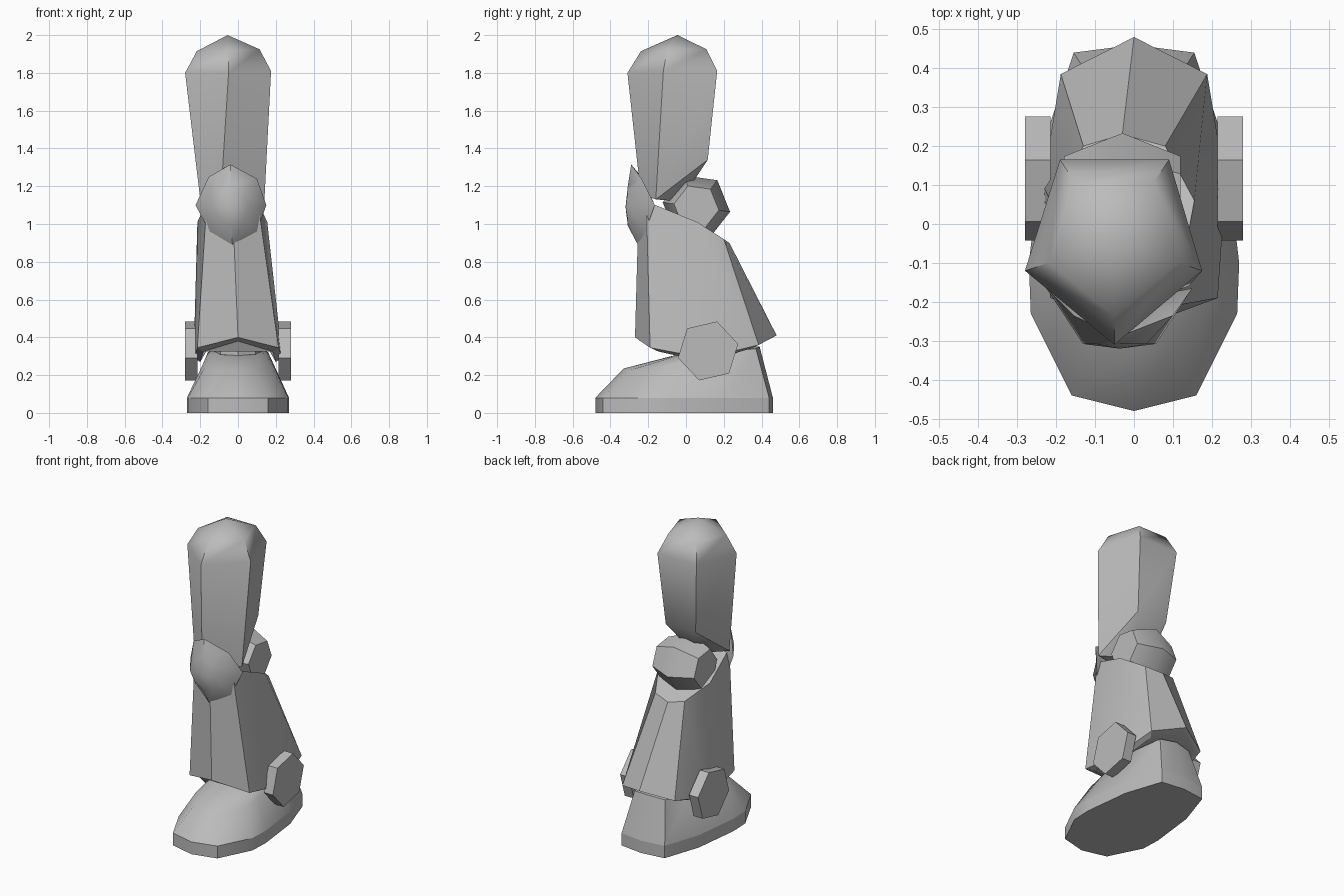
import bpy, bmesh, math
from mathutils import Vector

cube = bpy.data.objects.get("Cube")
if cube:
    bpy.data.objects.remove(cube, do_unlink=True)

grey = bpy.data.materials.new("plain grey")
grey.use_nodes = True
COLOUR = (0.5, 0.5, 0.5, 1)
grey.diffuse_color = COLOUR
grey.node_tree.nodes["Principled BSDF"].inputs["Base Color"].default_value = COLOUR


def loft(name, rings, start=None, end=None, angle=32):
    """Skin a stack of equal rings; each end closes flat or to a point."""
    bm = bmesh.new()
    loops = [[bm.verts.new(p) for p in ring] for ring in rings]
    for a, b in zip(loops, loops[1:]):
        for i in range(len(a)):
            j = (i + 1) % len(a)
            bm.faces.new((a[i], a[j], b[j], b[i]))
    for loop, tip in ((loops[0], start), (loops[-1], end)):
        if tip is None:
            bm.faces.new(loop)
        else:
            v = bm.verts.new(tip)
            for i in range(len(loop)):
                bm.faces.new((loop[i - 1], loop[i], v))
    bmesh.ops.recalc_face_normals(bm, faces=bm.faces)
    mesh = bpy.data.meshes.new(name)
    bm.to_mesh(mesh)
    bm.free()
    mesh.materials.append(grey)
    obj = bpy.data.objects.new(name, mesh)
    bpy.context.collection.objects.link(obj)
    bpy.ops.object.select_all(action="DESELECT")
    obj.select_set(True)
    bpy.context.view_layer.objects.active = obj
    bpy.ops.object.shade_smooth_by_angle(angle=math.radians(angle))
    return obj


def mirrored(half):
    """Complete a ring whose first and last points lie on the centre line."""
    return half + [(-x, y, z) for x, y, z in half[-2:0:-1]]


def shrink(ring, s, dz=0):
    c = sum((Vector(p) for p in ring), Vector()) / len(ring)
    return [(c.x + (p[0] - c.x) * s, c.y + (p[1] - c.y) * s, p[2] + dz) for p in ring]


def hexagon(x, y, z, r, phase):
    angles = [math.radians(phase + 60 * i) for i in range(6)]
    return [(x, y + r * math.cos(a), z + r * math.sin(a)) for a in angles]


# Foot: flat sole and sloping upper
outline = [(0, -.48), (.16, -.44), (.265, -.23), (.27, -.1), (.235, .2), (.155, .44), (0, .46)]
sole = [mirrored([(x, y, z) for x, y in outline]) for z in (0, .08)]
loft("sole", sole)
instep = mirrored([(0, -.33, .235), (.1, -.315, .22), (.18, -.18, .235), (.185, -.06, .26),
                   (.16, .2, .32), (.11, .37, .34), (0, .39, .35)])
collar = mirrored([(0, -.06, .305), (.06, -.05, .305), (.11, -.02, .31), (.13, .05, .32),
                   (.13, .2, .34), (.08, .32, .35), (0, .35, .355)])
loft("boot_upper", [sole[1], instep, collar], angle=38)

# Ankle core
ankle = [[(.13 * math.cos(a * math.pi / 4), .1 + .16 * math.sin(a * math.pi / 4), z)
          for a in range(8)] for z in (.3, .45)]
loft("ankle", ankle)

# Shin: flared eight-sided shell with a turned-in hem
hem = mirrored([(0, .48, .41), (.188, .385, .36), (.235, .1, .29), (.215, -.19, .345), (0, -.27, .4)])
top = [(-.03, .23, .9), (.08, .2, .92), (.155, .06, 1.01), (.105, -.21, 1.12),
       (-.03, -.25, 1.12), (-.165, -.21, 1.12), (-.215, .06, 1.01), (-.13, .2, .92)]
loft("shin", [shrink(hem, .85, -.02), hem, top], angle=25)

# Ankle discs on both sides
for side, name in ((1, "left_ankle_disc"), (-1, "right_ankle_disc")):
    loft(name, [hexagon(side * x, .117, .328, .163, 13) for x in (.215, .28)])

# Knee joint: bulged six-sided barrel
loft("knee_joint", [hexagon(x, .055, 1.09, r, -8)
                    for x, r in ((-.18, .12), (-.03, .18), (.12, .12))], angle=50)

# Kneecap: shallow curved shield
rim = [(-.04, -.29, 1.315), (-.155, -.235, 1.25), (-.225, -.165, 1.1), (-.15, -.215, .96),
       (-.03, -.255, .89), (.1, -.215, .96), (.15, -.165, 1.1), (.1, -.235, 1.24)]
crown = [(-.037 + (x + .037) * .5, -.308, 1.09 + (z - 1.09) * .5) for x, y, z in rim]
loft("kneecap", [rim, crown], start=(-.037, -.2, 1.1), end=(-.037, -.32, 1.09), angle=45)

# Thigh: tapering five-sided column with a domed top
wide = [(-.28, -.12, 1.8), (-.05, -.31, 1.8), (.175, -.12, 1.81), (.09, .165, 1.81), (-.19, .165, 1.81)]
base = [(-.2, -.16, 1.13), (-.09, -.24, 1.16), (.14, -.16, 1.13), (.065, .115, 1.34), (-.15, .115, 1.34)]
dome = shrink(wide, .73, .115)
loft("thigh", [base, wide, dome], start=(-.035, -.03, 1.12), end=(-.055, -.045, 2), angle=40)
